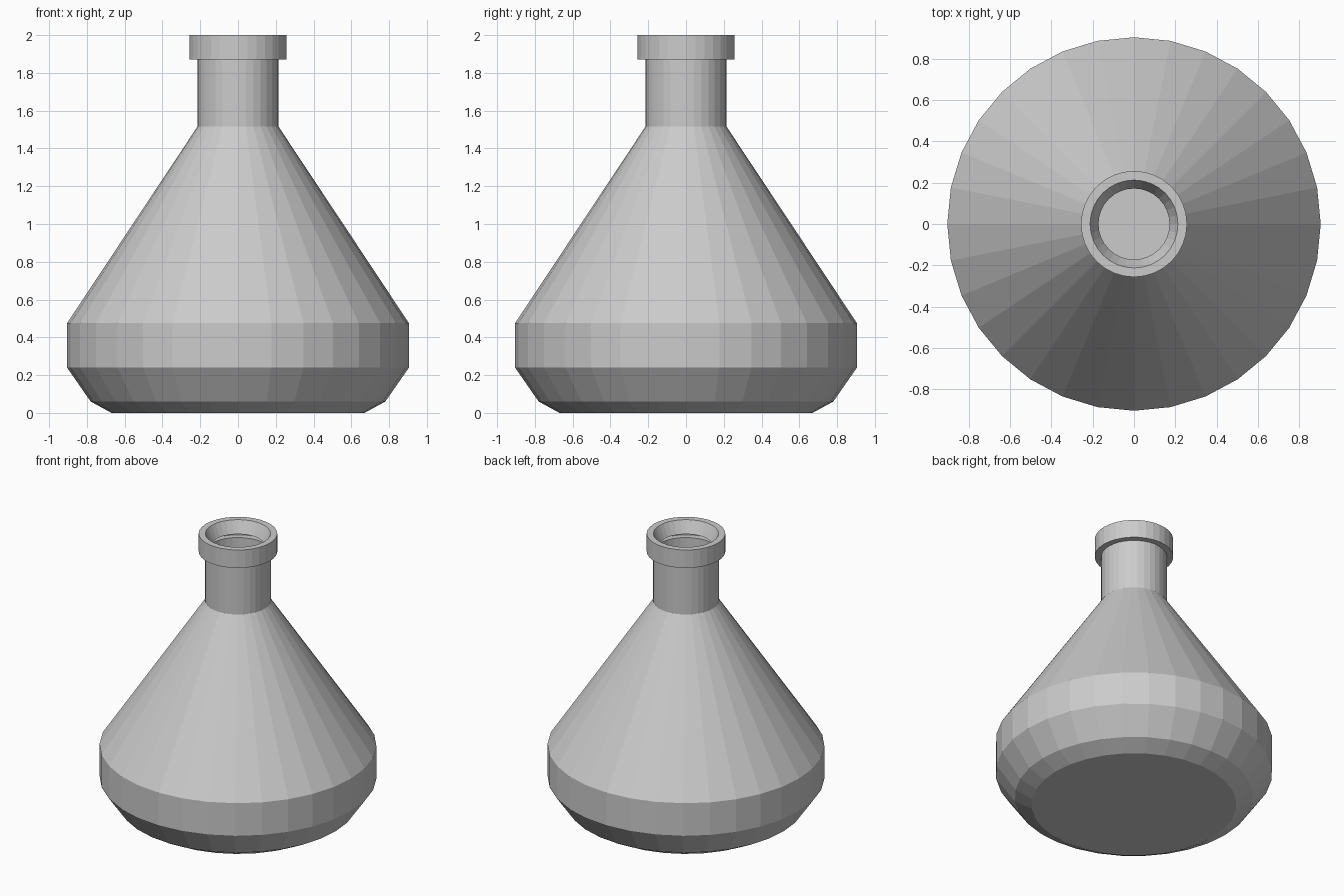
import bpy, bmesh, math

if "Cube" in bpy.data.objects:
    bpy.data.objects.remove(bpy.data.objects["Cube"])

SIDES = 32

# Outer profile (radius, height) from base edge up, over the rim and into the mouth
PROFILE = [(0.67, 0), (0.78, 0.06), (0.905, 0.24), (0.905, 0.475),
           (0.215, 1.515), (0.215, 1.87), (0.257, 1.87), (0.257, 2.0),
           (0.213, 2.0), (0.172, 1.915)]


def lathe(name, profile):
    bm = bmesh.new()
    rings = []
    for r, z in profile:
        rings.append([bm.verts.new((r * math.cos(2 * math.pi * i / SIDES),
                                    r * math.sin(2 * math.pi * i / SIDES), z))
                      for i in range(SIDES)])
    for a, b in zip(rings, rings[1:]):
        for i in range(SIDES):
            j = (i + 1) % SIDES
            bm.faces.new((a[i], a[j], b[j], b[i]))
    # Closed base
    bm.faces.new(rings[0][::-1])
    mesh = bpy.data.meshes.new(name)
    bm.to_mesh(mesh)
    bm.free()
    obj = bpy.data.objects.new(name, mesh)
    bpy.context.collection.objects.link(obj)
    return obj


# Hollow flask, open at the mouth
lathe("flask", PROFILE)
